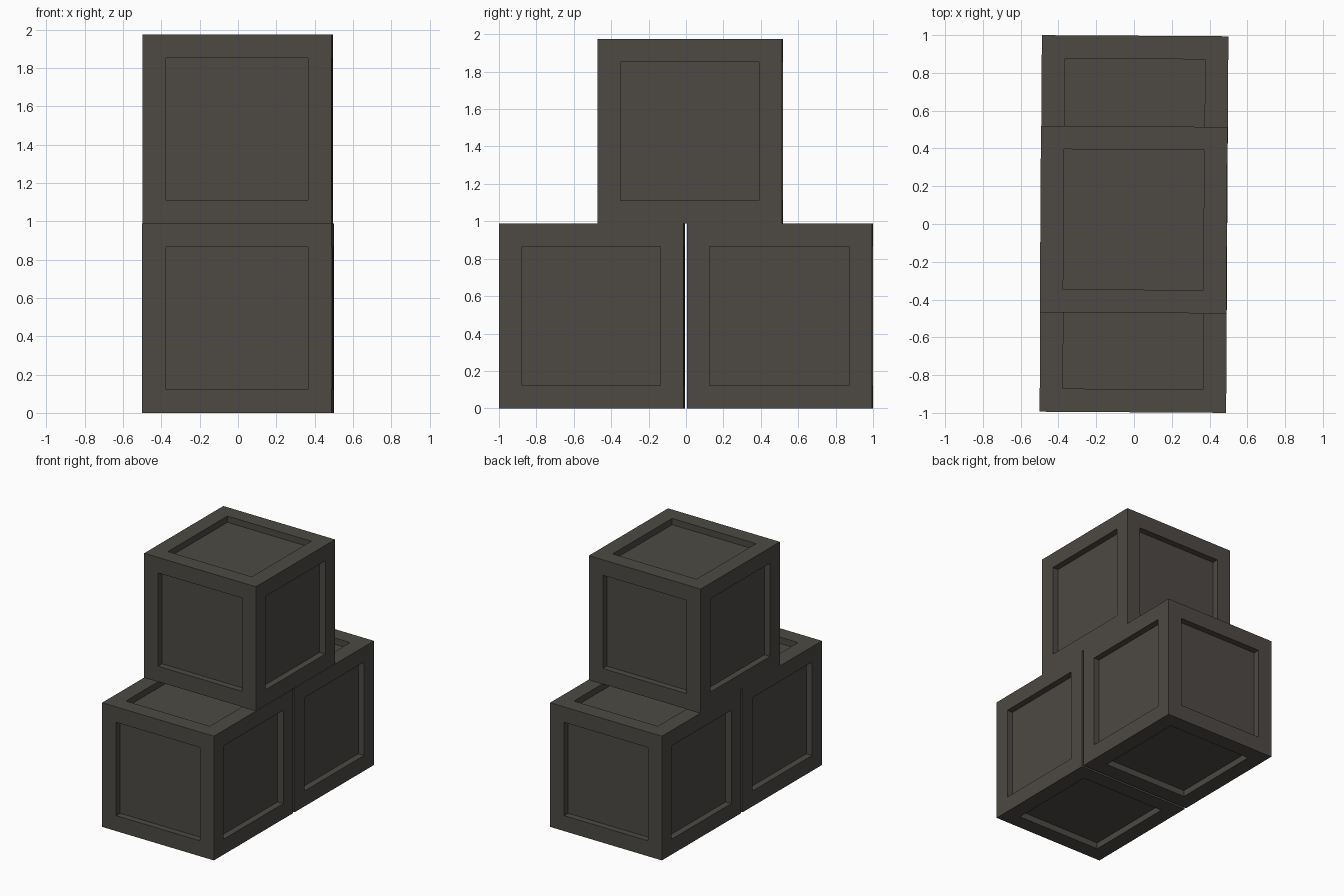
import bpy, bmesh
from mathutils import Matrix

if "Cube" in bpy.data.objects:
    bpy.data.objects.remove(bpy.data.objects["Cube"])

SIZE = 0.9875    # edge length of one crate
FRAME = 0.123    # width of the raised border
DEPTH = 0.05     # how far the panels sit back
TURN = Matrix.Rotation(-0.006, 4, 'Z')   # the stack is turned very slightly

wood = bpy.data.materials.new("dark brown wood")
wood.diffuse_color = (0.075, 0.068, 0.058, 1)
wood.use_nodes = True
wood.node_tree.nodes["Principled BSDF"].inputs["Base Color"].default_value = wood.diffuse_color


def crate(name, x, y, z):
    """Cube with a straight-walled recessed panel on all six sides."""
    bm = bmesh.new()
    bmesh.ops.create_cube(bm, size=SIZE)
    bm.normal_update()
    panels = bm.faces[:]
    # raised border
    bmesh.ops.inset_individual(bm, faces=panels, thickness=FRAME, use_even_offset=True)
    # push each panel straight in
    for face in panels:
        normal = face.normal.copy()
        new = bmesh.ops.extrude_discrete_faces(bm, faces=[face])["faces"][0]
        bmesh.ops.translate(bm, verts=new.verts[:], vec=-normal * DEPTH)
    bmesh.ops.recalc_face_normals(bm, faces=bm.faces[:])
    mesh = bpy.data.meshes.new(name)
    bm.to_mesh(mesh)
    bm.free()
    mesh.materials.append(wood)
    obj = bpy.data.objects.new(name, mesh)
    obj.matrix_world = TURN @ Matrix.Translation((x, y, z))
    bpy.context.collection.objects.link(obj)
    return obj


# two crates on the floor, one stacked across them
crate("front_crate", 0, -0.503, SIZE / 2)
crate("back_crate", 0, 0.503, SIZE / 2)
crate("top_crate", -0.002, 0.023, SIZE * 1.5)
